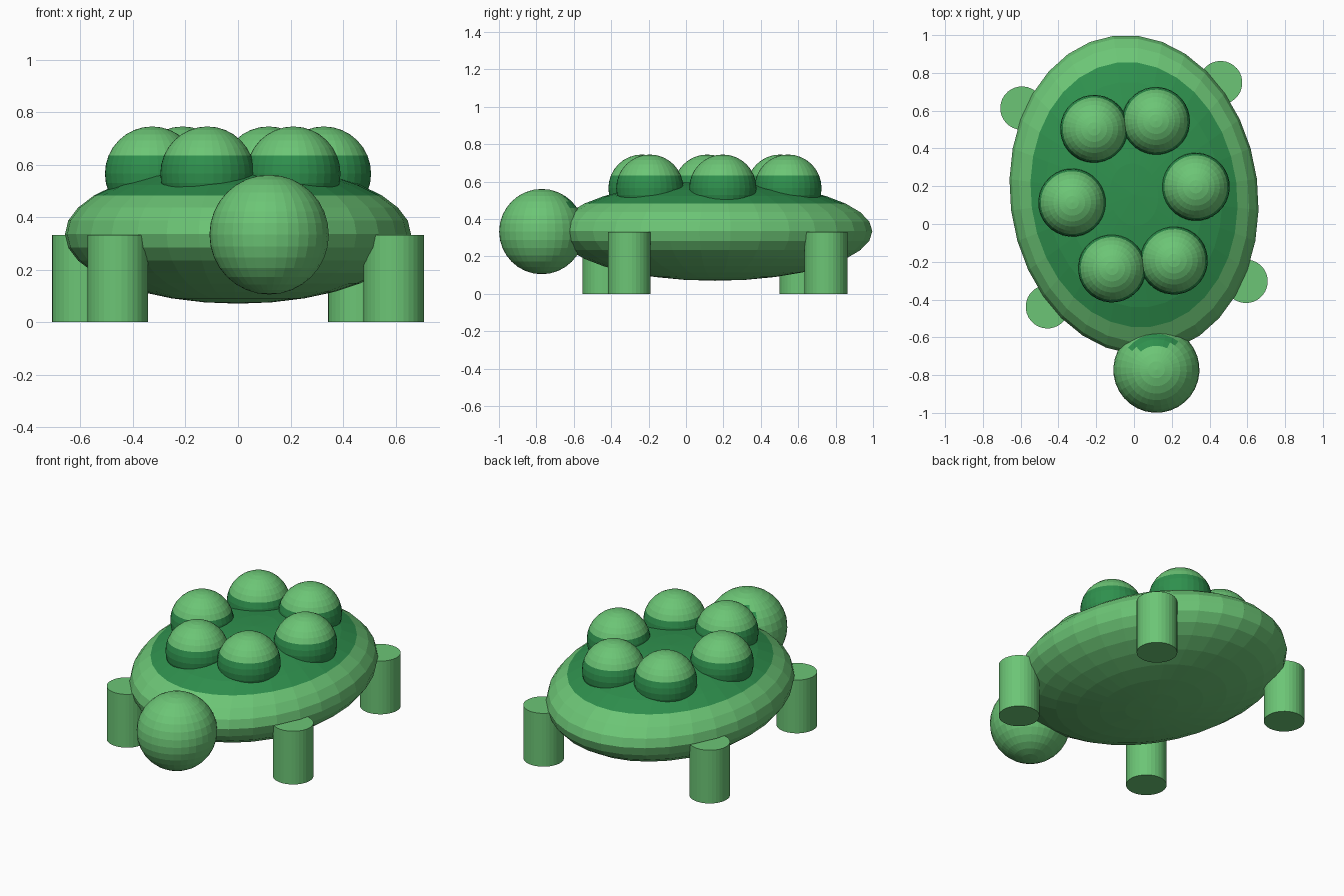
import bpy, math
from mathutils import Matrix, Vector

if "Cube" in bpy.data.objects:
    bpy.data.objects.remove(bpy.data.objects["Cube"])

# Whole figure is turned slightly about its body centre
TURN = Matrix.Rotation(math.radians(7.3), 4, 'Z')
CENTRE = Vector((0, 0.155, 0))


def material(name, rgb):
    m = bpy.data.materials.new(name)
    m.diffuse_color = (*rgb, 1)
    m.use_nodes = True
    m.node_tree.nodes["Principled BSDF"].inputs["Base Color"].default_value = m.diffuse_color
    return m


LIGHT = material("light_green", (0.15, 0.56, 0.18))
DARK = material("dark_green", (0.028, 0.28, 0.075))


def finish(name, pos, scale, is_dark=None):
    """Place a primitive in the turned frame; is_dark picks the dark faces."""
    ob = bpy.context.object
    ob.name = name
    ob.data.transform(Matrix.Diagonal((*scale, 1)))
    ob.data.materials.append(LIGHT)
    ob.data.materials.append(DARK)
    for p in ob.data.polygons:
        p.material_index = int(bool(is_dark and is_dark(p.center)))
    ob.matrix_world = Matrix.Translation(CENTRE) @ TURN @ Matrix.Translation(pos)


def ball(name, pos, scale, is_dark=None):
    bpy.ops.mesh.primitive_uv_sphere_add(segments=32, ring_count=16, radius=1)
    finish(name, pos, scale, is_dark)


# Flattened body with a dark shell cap
ball("body", (0, 0, 0.335), (0.656, 0.848, 0.265), lambda c: c.z > 0.148)

# Head, with a dark patch where it meets the shell
ball("head", (0, -0.934, 0.333), (0.228, 0.228, 0.228),
     lambda c: c.y > 0.115 and c.z > 0.115)

# Ring of shell bumps, dark around the base
for i in range(6):
    a = i * math.pi / 3
    ball(f"shell_bump_{i + 1}", (0.33 * math.cos(a), 0.43 * math.sin(a), 0.565),
         (0.18, 0.18, 0.18), lambda c: c.z < 0.069)

# Four legs
for sx, side in ((-1, "left"), (1, "right")):
    for sy, end in ((-1, "front"), (1, "back")):
        bpy.ops.mesh.primitive_cylinder_add(vertices=32, radius=1, depth=1)
        finish(f"{end}_{side}_leg", (0.53 * sx, 0.53 * sy, 0.166),
               (0.115, 0.115, 0.332))
